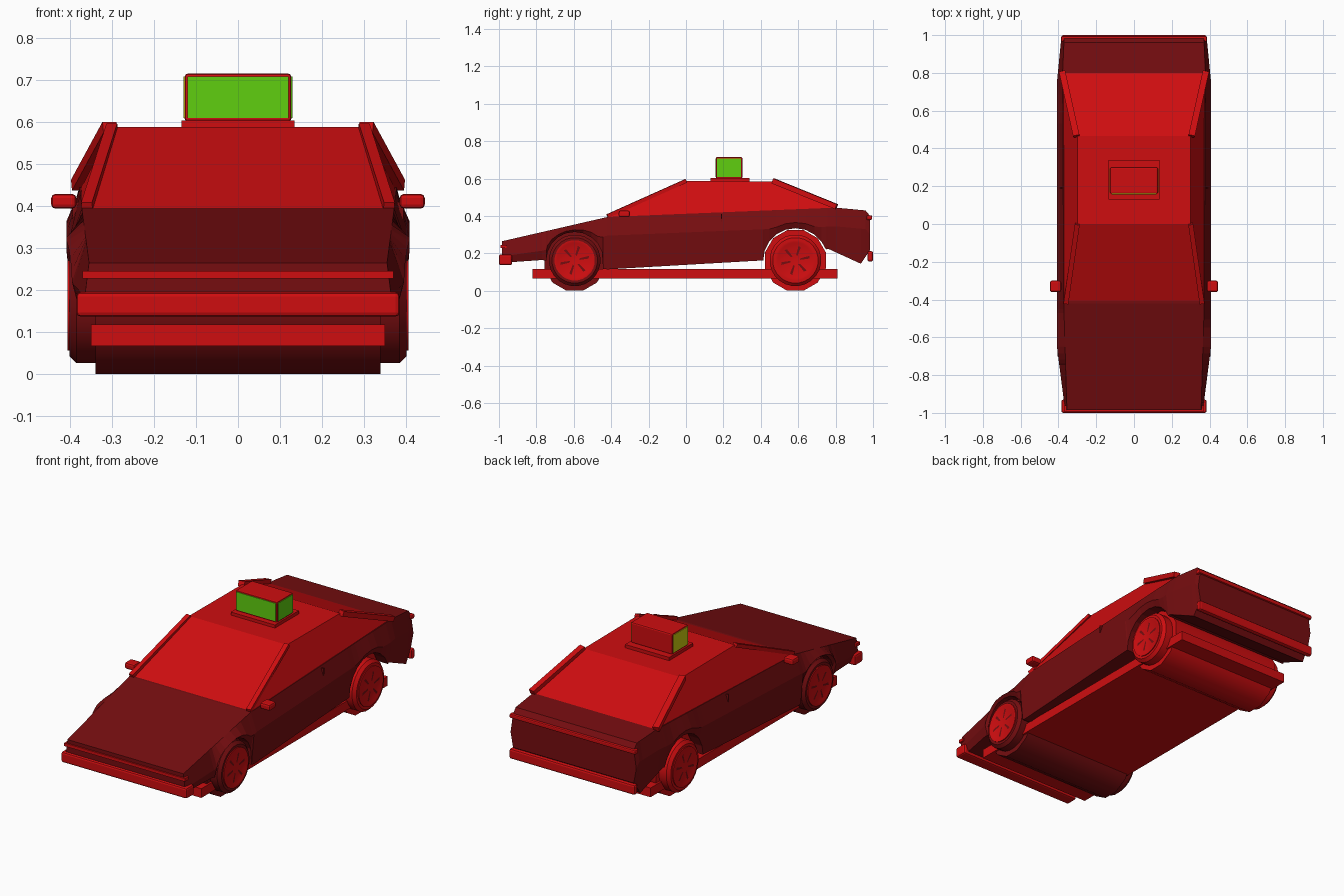
import bpy, bmesh, math
from mathutils import Vector

cube = bpy.data.objects.get("Cube")
if cube:
    bpy.data.objects.remove(cube, do_unlink=True)


def material(name, rgb):
    m = bpy.data.materials.new(name)
    m.use_nodes = True
    m.diffuse_color = (*rgb, 1)
    m.node_tree.nodes["Principled BSDF"].inputs["Base Color"].default_value = (*rgb, 1)
    return m


RED = material("bright red", (0.62, 0.004, 0.005))
DARK = material("dark red", (0.18, 0.004, 0.005))
GREEN = material("green", (0.115, 0.62, 0.005))
YELLOW = material("yellow", (0.6, 0.6, 0.005))


def finish(name, bm, mat, smooth=False):
    bmesh.ops.recalc_face_normals(bm, faces=bm.faces)
    mesh = bpy.data.meshes.new(name)
    bm.to_mesh(mesh)
    bm.free()
    mesh.materials.append(mat)
    ob = bpy.data.objects.new(name, mesh)
    bpy.context.collection.objects.link(ob)
    if smooth:
        bpy.ops.object.select_all(action="DESELECT")
        ob.select_set(True)
        bpy.context.view_layer.objects.active = ob
        bpy.ops.object.shade_smooth_by_angle(angle=math.radians(35))
    return ob


def box(name, lo, hi, mat, bevel=0):
    bm = bmesh.new()
    bmesh.ops.create_cube(bm, size=1)
    for v in bm.verts:
        v.co = [lo[i] + (v.co[i] + 0.5) * (hi[i] - lo[i]) for i in range(3)]
    ob = finish(name, bm, mat)
    if bevel:
        mod = ob.modifiers.new("bevel", "BEVEL")
        mod.width, mod.segments = bevel, 2
    return ob


def wide_box(name, half, y, z, mat, bevel=0):
    return box(name, (-half, y[0], z[0]), (half, y[1], z[1]), mat, bevel)


def loft(name, rings, mat):
    """Skin closed rings of equal length and cap both ends."""
    bm = bmesh.new()
    loops = [[bm.verts.new(p) for p in ring] for ring in rings]
    n = len(loops[0])
    for a, b in zip(loops, loops[1:]):
        for i in range(n):
            j = (i + 1) % n
            bm.faces.new((a[i], a[j], b[j], b[i]))
    bm.faces.new(loops[0])
    bm.faces.new(loops[-1])
    return finish(name, bm, mat)


def lerp(table, y):
    for (y0, a), (y1, b) in zip(table, table[1:]):
        if y <= y1:
            return a + (b - a) * max(0, y - y0) / (y1 - y0)
    return table[-1][1]


# Lower body: lofted along the car, with wheel arches cut into the underside
FRONT, REAR, HUB = -0.595, 0.585, 0.163
TOP = [(-0.985, 0.265), (-0.42, 0.395), (0.8, 0.445), (0.96, 0.43), (0.985, 0.4)]
BOTTOM = [(-0.985, 0.15), (-0.77, 0.165), (-0.42, 0.115), (0.42, 0.115),
          (0.76, 0.225), (0.935, 0.145), (0.985, 0.22)]
WIDTH = [(-0.985, 0.365), (-0.65, 0.408), (0.75, 0.408), (0.985, 0.385)]
SHOULDER = [(-0.985, 0.355), (-0.42, 0.372), (0.8, 0.378), (0.985, 0.37)]
ARCHES = [(FRONT, 0.152), (REAR, 0.172)]
stations = {y for table in (TOP, BOTTOM, WIDTH) for y, _ in table}
for c, r in ARCHES:
    stations |= {c - r * math.cos(math.pi * k / 10) for k in range(11)}
rings = []
for y in sorted(stations):
    top, low, w, s = (lerp(t, y) for t in (TOP, BOTTOM, WIDTH, SHOULDER))
    for c, r in ARCHES:
        if abs(y - c) <= r:
            low = max(low, HUB + math.sqrt(max(0, r * r - (y - c) ** 2)))
    mid = max(top - 0.1, low + 0.3 * (top - low))
    half = [(s, top), (w, mid), (w - 0.015, low)]
    rings.append([(x, y, z) for x, z in half] + [(-x, y, z) for x, z in reversed(half)])
loft("lower_body", rings, DARK)

# Cabin with sloping windscreen, roof and rear window
belt = [(0.372, -0.42, 0.39), (0.375, 0.81, 0.44)]
roof = [(0.3, 0.0, 0.588), (0.3, 0.465, 0.585)]


def sym(points):
    return points + [(-x, y, z) for x, y, z in reversed(points)]


loft("cabin", [sym(belt), sym(roof)], RED)


# Raised pillars along the windscreen and rear window edges
def pillar(name, start, end, size):
    a, b = Vector(start), Vector(end)
    d = (b - a).normalized()
    side = d.cross(Vector((0, 0, 1))).normalized()
    up = side.cross(d)
    quad = [(-1, -1), (1, -1), (1, 1), (-1, 1)]
    loft(name, [[p + side * i * size[0] + up * j * size[1] for i, j in quad]
                for p in (a, b)], RED)


for side, label in ((1, "left"), (-1, "right")):
    pillar(label + "_windscreen_pillar", (side * 0.36, -0.42, 0.4),
           (side * 0.3, 0.0, 0.588), (0.013, 0.01))
    pillar(label + "_rear_pillar", (side * 0.305, 0.465, 0.588),
           (side * 0.38, 0.805, 0.45), (0.017, 0.014))
    # Wing mirrors and door marks
    xs = sorted((side * 0.385, side * 0.445))
    box(label + "_mirror", (xs[0], -0.36, 0.394), (xs[1], -0.3, 0.429), RED, 0.01)
    xs = sorted((side * 0.365, side * 0.394))
    box(label + "_door_mark", (xs[0], 0.187, 0.37), (xs[1], 0.193, 0.41), DARK)

# Chassis, bumpers and trim strips
wide_box("chassis_plate", 0.35, (-0.82, 0.81), (0.067, 0.118), RED)
wide_box("front_bumper", 0.385, (-1.0, -0.93), (0.137, 0.195), RED, 0.01)
wide_box("front_strip", 0.37, (-0.993, -0.96), (0.228, 0.245), RED)
wide_box("rear_bumper", 0.385, (0.97, 1.0), (0.157, 0.213), RED, 0.01)
wide_box("rear_strip", 0.386, (0.965, 0.995), (0.38, 0.404), RED, 0.006)


# Wheels: solids of revolution about the x axis
def revolve(name, profile, y, mat, count):
    rings = [[(x, y + r * math.cos(t), HUB + r * math.sin(t))
              for t in (math.tau * (k + 0.5) / count for k in range(count))]
             for x, r in profile]
    ob = loft(name, rings, mat)
    ob.select_set(True)
    bpy.context.view_layer.objects.active = ob
    bpy.ops.object.shade_smooth_by_angle(angle=math.radians(40))
    ob.select_set(False)


def slots(name, x, y):
    bm = bmesh.new()
    for k in range(6):
        t = math.tau * k / 6 + 0.25
        pts = [(0.025, -0.15), (0.075, -0.12), (0.08, 0.06), (0.03, 0.15)]
        loop = [bm.verts.new((x, y + r * math.cos(t + a), HUB + r * math.sin(t + a)))
                for r, a in pts]
        bm.faces.new(loop)
    finish(name, bm, DARK)


bpy.ops.object.select_all(action="DESELECT")
for axle, y, mat in (("front", FRONT, DARK), ("rear", REAR, RED)):
    revolve(axle + "_drum", [(-0.34, 0.168), (0.34, 0.168)], y, mat, 12)
    for s, label in ((1, "left"), (-1, "right")):
        name = axle + "_" + label
        tyre = [(0.33, 0.138), (0.385, 0.138), (0.401, 0.122), (0.401, 0.112)]
        revolve(name + "_tyre", [(s * x, r) for x, r in tyre], y, mat, 24)
        rim = [(0.39, 0.108), (0.406, 0.108), (0.406, 0.098), (0.403, 0.092)]
        revolve(name + "_rim", [(s * x, r) for x, r in rim], y, RED, 24)
        slots(name + "_rim_slots", s * 0.4045, y)

# Roof sign with coloured panels
wide_box("sign_base", 0.135, (0.13, 0.34), (0.58, 0.604), RED)
wide_box("sign_box", 0.127, (0.16, 0.302), (0.6, 0.716), RED, 0.008)
wide_box("sign_front_panel", 0.12, (0.157, 0.163), (0.61, 0.709), GREEN)
box("sign_left_panel", (0.124, 0.167, 0.61), (0.13, 0.295, 0.709), GREEN)
box("sign_right_panel", (-0.13, 0.167, 0.61), (-0.124, 0.295, 0.709), YELLOW)
